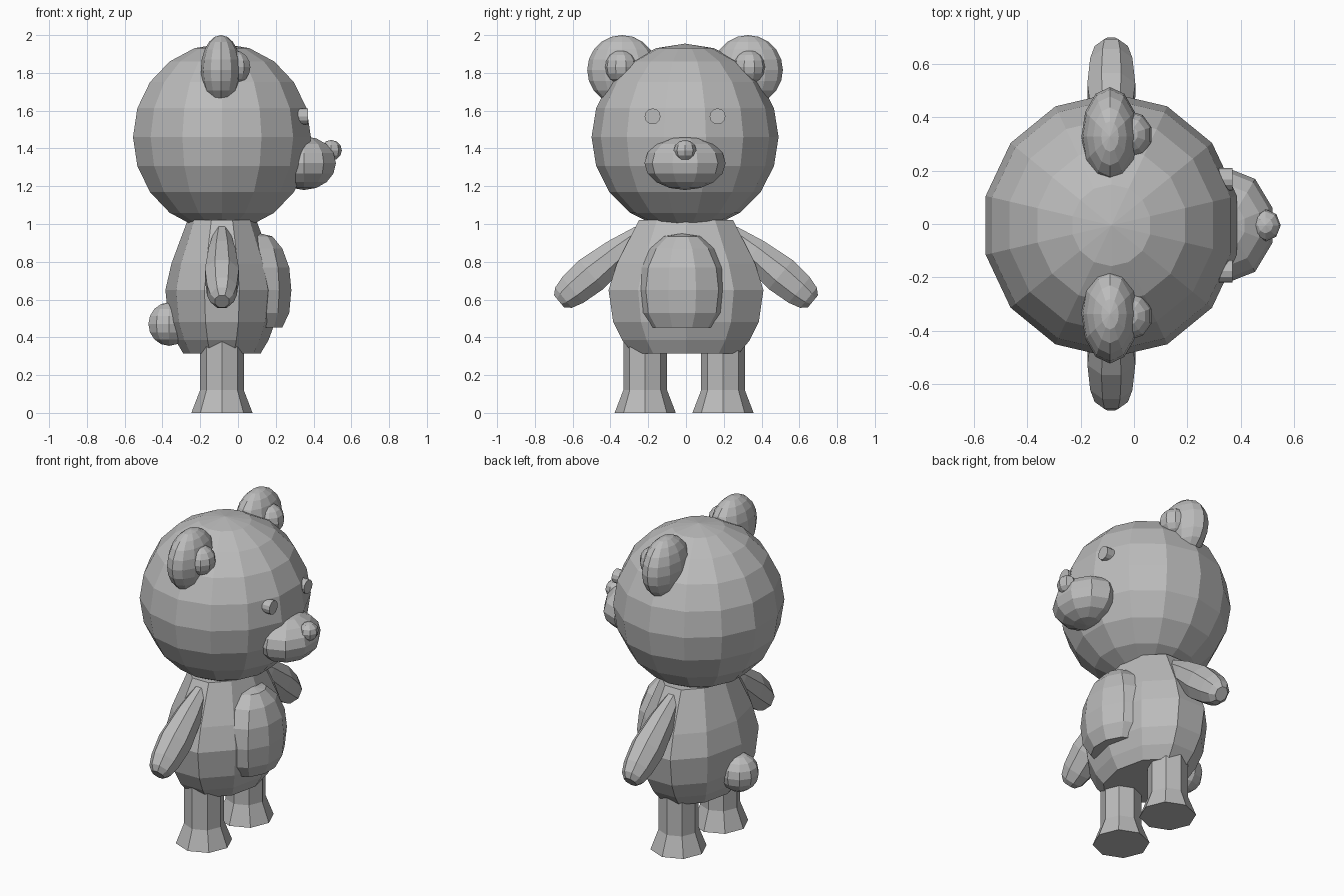
import bpy
import bmesh
from math import sin, cos, pi, radians
from mathutils import Matrix, Vector

cube = bpy.data.objects.get("Cube")
if cube:
    bpy.data.objects.remove(cube, do_unlink=True)

# One plain grey covers the whole model
grey = bpy.data.materials.new("plain grey")
grey.use_nodes = True
colour = (0.5, 0.5, 0.5, 1)
grey.diffuse_color = colour
grey.node_tree.nodes["Principled BSDF"].inputs["Base Color"].default_value = colour

MID_X, MID_Y = -0.085, -0.005


def lathe(name, profile, sides, place, scale=(1, 1, 1), turn=None, phase=0.0):
    """Flat-faced solid from (radius, height) pairs spun around z, then placed."""
    bm = bmesh.new()
    loops = []
    for r, z in profile:
        count = sides if r > 1e-5 else 1
        loops.append([bm.verts.new((r * cos(phase + 2 * pi * i / sides),
                                    r * sin(phase + 2 * pi * i / sides), z))
                      for i in range(count)])
    for a, b in zip(loops, loops[1:]):
        for i in range(sides):
            j = (i + 1) % sides
            quad = [a[i % len(a)], a[j % len(a)], b[j % len(b)], b[i % len(b)]]
            bm.faces.new(list(dict.fromkeys(quad)))
    for end in (loops[0], loops[-1]):
        if len(end) > 1:
            bm.faces.new(end)
    matrix = Matrix.Translation(place)
    if turn:
        matrix = matrix @ turn
    bm.transform(matrix @ Matrix.Diagonal(Vector(scale)).to_4x4())
    bmesh.ops.recalc_face_normals(bm, faces=bm.faces)
    mesh = bpy.data.meshes.new(name)
    bm.to_mesh(mesh)
    bm.free()
    mesh.materials.append(grey)
    obj = bpy.data.objects.new(name, mesh)
    bpy.context.collection.objects.link(obj)
    return obj


def ball(name, place, radii, sides, rings, turn=None, phase=pi / 2):
    """Faceted ellipsoid."""
    arc = [(abs(sin(pi * i / rings)), -cos(pi * i / rings)) for i in range(rings + 1)]
    return lathe(name, arc, sides, place, radii, turn, phase)


# Head with muzzle and nose
ball("head", (MID_X, MID_Y, 1.46), (0.483, 0.495, 0.495), 14, 10)
ball("muzzle", (0.35, MID_Y, 1.322), (0.177, 0.215, 0.142), 10, 8)
ball("nose", (0.493, MID_Y, 1.39), (0.057, 0.06, 0.055), 8, 6, phase=0)

# Body, wider than deep
body_profile = [(0.295, 0.315), (0.355, 0.385), (0.405, 0.48), (0.431, 0.65),
                (0.385, 0.79), (0.262, 1.02)]
lathe("body", body_profile, 10, (MID_X, 0, 0), (0.695, 1, 1))

# Raised belly patch
belly_profile = [(0.17, 0.452), (0.222, 0.53), (0.238, 0.65), (0.222, 0.77),
                 (0.17, 0.87), (0.095, 0.935), (0, 0.95)]
lathe("belly_patch", belly_profile, 10, (0.115, -0.02, 0), (0.74, 1, 1), phase=pi / 2)

# Round tail
ball("tail", (-0.365, MID_Y, 0.47), (0.115, 0.115, 0.115), 10, 8)

arm_profile = [(0.05, 0), (0.085, 0.156), (0.108, 0.34), (0.095, 0.468),
               (0.075, 0.532), (0.045, 0.562)]
leg_profile = [(0.162, 0), (0.116, 0.12), (0.116, 0.45)]
to_front = Matrix.Rotation(pi / 2, 4, "Y")

# Paired parts on both sides
for side, s in (("left", 1), ("right", -1)):
    lathe(side + "_leg", leg_profile, 8, (MID_X, MID_Y - 0.005 + s * 0.206, 0))
    lathe(side + "_arm", arm_profile, 8, (MID_X, s * 0.24, 0.95), (0.9, 1, 1),
          Matrix.Rotation(radians(-129.8 * s), 4, "X"), pi / 8)
    ball(side + "_ear", (-0.09, MID_Y + s * 0.333, 1.815), (0.107, 0.185, 0.185),
         12, 10, phase=0)
    ball(side + "_inner_ear", (-0.02, MID_Y + s * 0.34, 1.83), (0.09, 0.09, 0.09), 10, 8)
    lathe(side + "_eye", [(0.042, 0), (0.042, 0.09)], 12,
          (0.28, MID_Y + s * 0.172, 1.57), turn=to_front)
